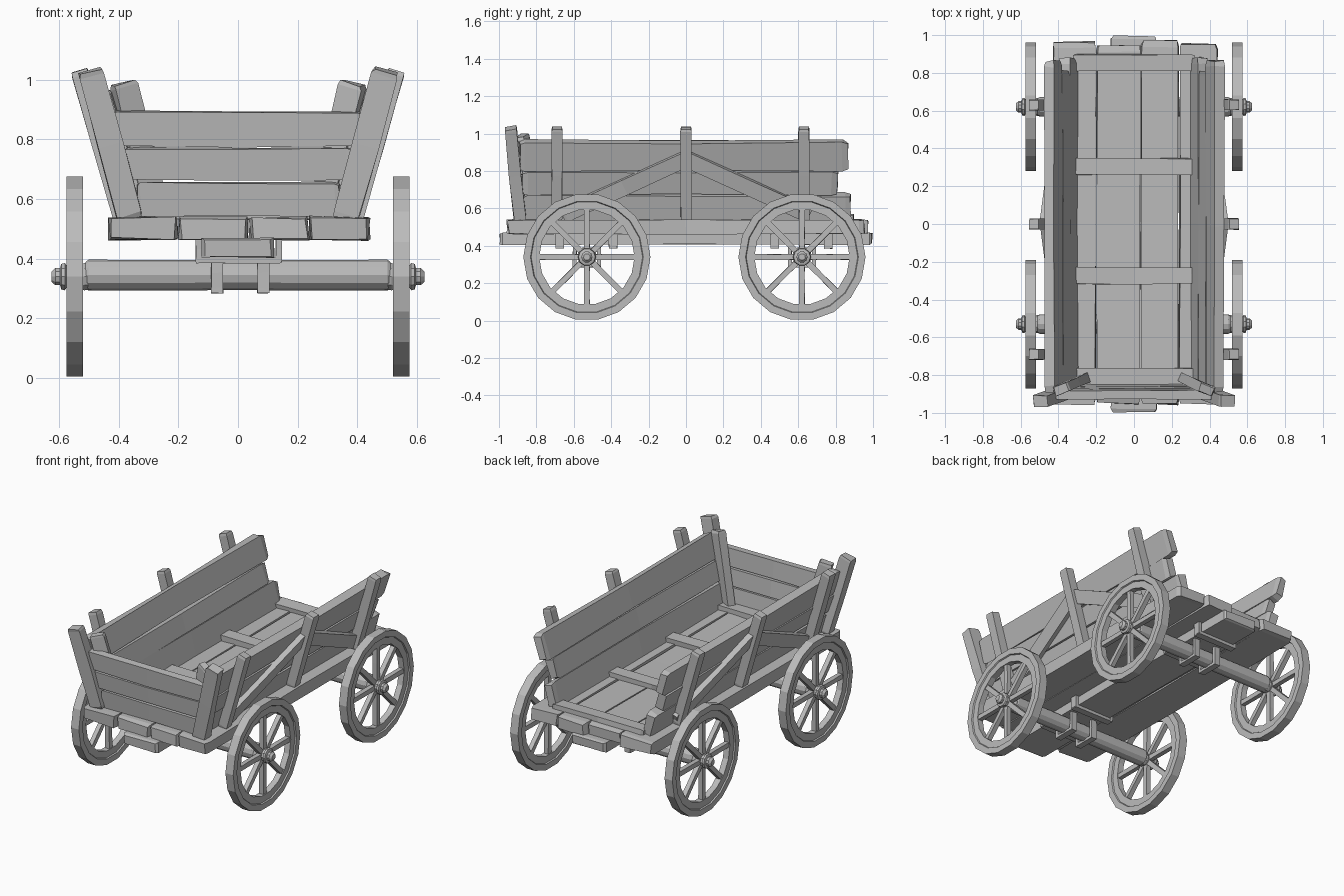
import bpy, bmesh, math, random
from mathutils import Vector

if "Cube" in bpy.data.objects:
    bpy.data.objects.remove(bpy.data.objects["Cube"])

random.seed(4)
wood = bpy.data.materials.new("grey wood")
wood.diffuse_color = (0.5, 0.5, 0.5, 1)
wood.use_nodes = True
wood.node_tree.nodes["Principled BSDF"].inputs["Base Color"].default_value = wood.diffuse_color


def finish(name, bm):
    bmesh.ops.recalc_face_normals(bm, faces=bm.faces)
    me = bpy.data.meshes.new(name)
    bm.to_mesh(me)
    bm.free()
    me.materials.append(wood)
    ob = bpy.data.objects.new(name, me)
    bpy.context.collection.objects.link(ob)
    return ob


def timber(name, p0, p1, up, height, thick, rough=0.004, end=0.015, taper=0.9):
    """Rough-hewn bar from p0 to p1 with slightly worn ends."""
    p0, p1 = Vector(p0), Vector(p1)
    axis = (p1 - p0).normalized()
    side = axis.cross(Vector(up)).normalized()
    u = side.cross(axis).normalized()
    length = (p1 - p0).length
    bm = bmesh.new()
    rings = []
    for d, k in ((0, taper), (end, 1), (length / 2, 1), (length - end, 1), (length, taper)):
        ring = []
        for a, b in ((-1, -1), (1, -1), (1, 1), (-1, 1)):
            j = Vector([random.uniform(-rough, rough) for _ in range(3)])
            ring.append(bm.verts.new(p0 + axis * d + side * a * thick / 2 * k
                                     + u * b * height / 2 * k + j))
        rings.append(ring)
    for r, q in zip(rings, rings[1:]):
        for i in range(4):
            bm.faces.new((r[i], r[(i + 1) % 4], q[(i + 1) % 4], q[i]))
    bm.faces.new(rings[0])
    bm.faces.new(rings[-1])
    return finish(name, bm)


def lathe_x(name, profile, sides, y, z, closed=False):
    """Turn an (x, radius) profile round an axis parallel to x."""
    bm = bmesh.new()
    rings = []
    for x, r in profile:
        rings.append([bm.verts.new((x, y + r * math.cos(2 * math.pi * i / sides),
                                    z + r * math.sin(2 * math.pi * i / sides)))
                      for i in range(sides)])
    pairs = list(zip(rings, rings[1:]))
    if closed:
        pairs.append((rings[-1], rings[0]))
    else:
        bm.faces.new(rings[0])
        bm.faces.new(rings[-1])
    for r, q in pairs:
        for i in range(sides):
            bm.faces.new((r[i], r[(i + 1) % sides], q[(i + 1) % sides], q[i]))
    return finish(name, bm)


# Wheels, hubs and axles
ZC = 0.34
for end_name, yc in (("front", -0.53), ("rear", 0.62)):
    lathe_x(end_name + "_axle", [(-0.51, 0.045), (-0.5, 0.052), (0, 0.05), (0.5, 0.052), (0.51, 0.045)],
            12, yc, 0.345)
    for s, side in ((-1, "left"), (1, "right")):
        tag = end_name + "_" + side
        lathe_x(tag + "_rim", [(s * x, r) for x, r in
                ((0.52, 0.34), (0.575, 0.34), (0.575, 0.302), (0.567, 0.298),
                 (0.567, 0.255), (0.528, 0.255), (0.528, 0.298), (0.52, 0.302))],
                18, yc, ZC, True)
        lathe_x(tag + "_hub", [(s * x, r) for x, r in
                ((0.48, 0.03), (0.49, 0.046), (0.515, 0.048), (0.53, 0.04), (0.575, 0.04),
                 (0.58, 0.048), (0.592, 0.045), (0.596, 0.03), (0.612, 0.03), (0.625, 0.018))],
                10, yc, ZC)
        for i in range(8):
            a = i * math.pi / 4
            d = Vector((0, math.cos(a), math.sin(a)))
            c = Vector((s * 0.547, yc, ZC))
            timber(f"{tag}_spoke_{i + 1}", c + d * 0.03, c + d * 0.265, (1, 0, 0),
                   0.03, 0.03, 0.001, taper=1)
    # Straps tying the axle to the centre beam
    for x in (-0.07, 0.085):
        timber(end_name + "_axle_strap_bottom", (x, yc - 0.075, 0.294), (x, yc + 0.075, 0.294),
               (0, 0, 1), 0.018, 0.04, 0.001, taper=1)
        for dy in (-0.065, 0.065):
            timber(end_name + "_axle_strap", (x, yc + dy, 0.286), (x, yc + dy, 0.42),
                   (0, 1, 0), 0.02, 0.04, 0.001, taper=1)
    # U-shaped brackets round the centre beam
    for dy in (-0.145, 0.14):
        y = yc + dy
        timber(end_name + "_beam_bracket", (-0.14, y, 0.395), (0.145, y, 0.395),
               (0, 0, 1), 0.02, 0.045, 0.001, taper=1)
        for x in (-0.132, 0.137):
            timber(end_name + "_bracket_arm", (x, y, 0.39), (x, y, 0.475),
                   (0, 1, 0), 0.045, 0.02, 0.001, taper=1)

# Centre beam and floor
timber("centre_beam", (0.0, -0.995, 0.437), (0.0, 0.995, 0.437), (0, 0, 1), 0.062, 0.24, 0.004)
for i, (x0, x1, y0, y1) in enumerate(((-0.43, -0.203, -0.955, 0.965), (-0.197, 0.03, -0.95, 0.945),
                                      (0.04, 0.235, -0.955, 0.97), (0.243, 0.44, -0.95, 0.955))):
    x = (x0 + x1) / 2
    timber(f"floor_board_{i + 1}", (x, y0, 0.502), (x, y1, 0.502), (0, 0, 1),
           0.074, x1 - x0, 0.006, 0.03, 0.93)
for i, y in enumerate((-0.805, -0.275, 0.305, 0.855)):
    timber(f"floor_slat_{i + 1}", (-0.32, y, 0.55), (0.32, y, 0.55), (0, 0, 1), 0.035, 0.085)

# Leaning sides
SLOPE = 0.287


def wall(s, y, z, off=0.0):
    return (s * (0.33 + SLOPE * (z - 0.54) + off), y, z)


for s, side in ((-1, "left"), (1, "right")):
    lean = (s * SLOPE, 0, 1)
    for i, (z0, z1, y0, y1) in enumerate(((0.535, 0.675, -0.87, 0.88), (0.68, 0.802, -0.88, 0.81),
                                          (0.81, 0.958, -0.89, 0.862))):
        z = (z0 + z1) / 2
        timber(f"{side}_side_board_{i + 1}", wall(s, y0, z), wall(s, y1, z), lean,
               (z1 - z0) * 1.04, 0.06, 0.006, 0.03, 0.86)
    for y in (-0.69, 0.0, 0.63):
        timber(side + "_outer_post", wall(s, y, 0.535, 0.06), wall(s, y, 1.03, 0.06),
               (0, 1, 0), 0.058, 0.058, 0.002)
    for d, label in ((-1, "front"), (1, "rear")):
        timber(f"{side}_{label}_brace", wall(s, 0, 0.865, 0.047), wall(s, d * 0.66, 0.565, 0.047),
               lean, 0.085, 0.034, 0.002)
    # Corner posts outside and inside the front panel
    timber(side + "_front_corner_post", (s * 0.36, -0.888, 0.535), (s * 0.495, -0.938, 1.03),
           (0, 1, 0), 0.062, 0.085, 0.004)
    timber(side + "_inner_corner_post", (s * 0.275, -0.825, 0.54), (s * 0.385, -0.875, 0.99),
           (s * 0.4, 1, 0), 0.05, 0.085, 0.004)

# Front panel
for i, (z0, z1, w) in enumerate(((0.545, 0.655, 0.34), (0.665, 0.77, 0.38), (0.778, 0.893, 0.42))):
    z = (z0 + z1) / 2
    y = -0.87 - 0.1 * (z - 0.54)
    timber(f"front_board_{i + 1}", (-w, y, z), (w, y, z), (0, -0.1, 1), z1 - z0, 0.045, 0.004)
